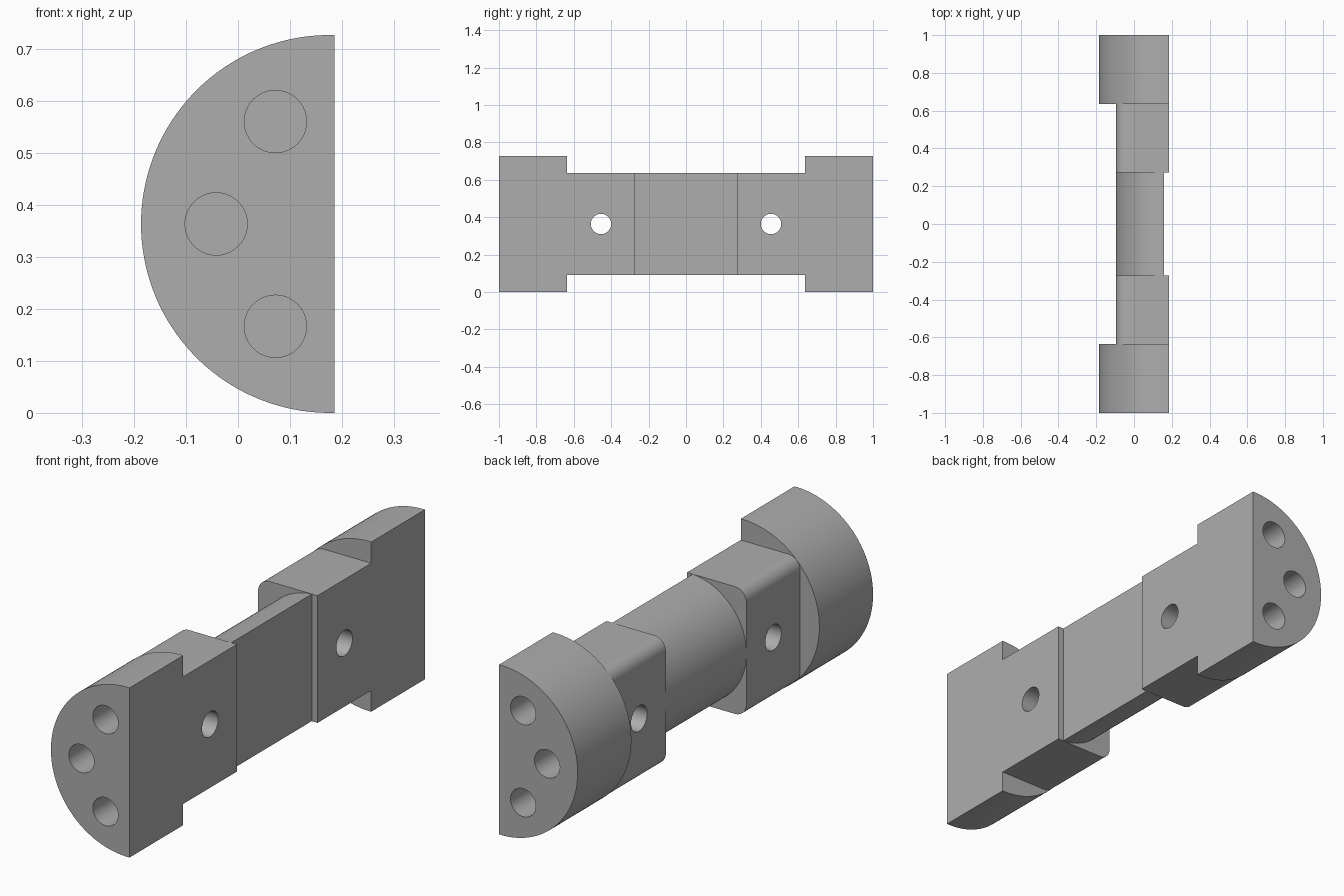
import bpy
import bmesh
from math import pi, cos, sin, radians
from mathutils import Matrix, Vector

cube = bpy.data.objects.get("Cube")
if cube:
    bpy.data.objects.remove(cube, do_unlink=True)

MID = 0.3636            # height of the long axis
AXIS = 0.177            # x of the round profiles' centre
FLAT = 0.186            # x of the flat side
CAP_R, CORE_R = 0.3636, 0.2727
CORE_END, BLOCK_END, CAP_END = 0.2727, 0.6364, 1.0

steel = bpy.data.materials.new("plain grey")
steel.use_nodes = True
GREY = (0.42, 0.42, 0.42, 1)
steel.diffuse_color = GREY
steel.node_tree.nodes["Principled BSDF"].inputs["Base Color"].default_value = GREY


def add_object(name, bm):
    bmesh.ops.recalc_face_normals(bm, faces=bm.faces)
    mesh = bpy.data.meshes.new(name)
    bm.to_mesh(mesh)
    bm.free()
    mesh.materials.append(steel)
    obj = bpy.data.objects.new(name, mesh)
    bpy.context.collection.objects.link(obj)
    return obj


def prism(name, profile, y0, y1):
    """Extrude an (x, z) profile along y."""
    bm = bmesh.new()
    face = bm.faces.new([bm.verts.new((x, y0, z)) for x, z in profile])
    out = bmesh.ops.extrude_face_region(bm, geom=[face])
    verts = [v for v in out["geom"] if isinstance(v, bmesh.types.BMVert)]
    bmesh.ops.translate(bm, verts=verts, vec=(0, y1 - y0, 0))
    return add_object(name, bm)


def arc(cx, cz, r, start, end, steps):
    angles = [start + (end - start) * i / steps for i in range(steps + 1)]
    return [(cx + r * cos(a), cz + r * sin(a)) for a in angles]


def half_round(r, flat_x):
    """Round towards -x, closed by a flat at flat_x."""
    tilt = math_asin((flat_x - AXIS) / r)
    return arc(AXIS, MID, r, pi / 2 - tilt, 3 * pi / 2 + tilt, 72)


def math_asin(s):
    return Vector((0, 1)).angle_signed(Vector((s, (1 - s * s) ** 0.5)))


def rounded_block(r=0.055):
    """Square towards +x, rounded corners towards -x."""
    left, top, bottom = AXIS - CORE_R, MID + CORE_R, MID - CORE_R
    return ([(FLAT, top)] + arc(left + r, top - r, r, pi / 2, pi, 12)
            + arc(left + r, bottom + r, r, pi, 3 * pi / 2, 12) + [(FLAT, bottom)])


def drill(name, centre, direction, r, depth):
    bm = bmesh.new()
    turn = Vector((0, 0, 1)).rotation_difference(Vector(direction)).to_matrix().to_4x4()
    bmesh.ops.create_cone(bm, cap_ends=True, segments=40, radius1=r, radius2=r,
                          depth=depth, matrix=Matrix.Translation(centre) @ turn)
    return add_object(name, bm)


def combine(target, other, operation):
    mod = target.modifiers.new(operation.lower(), "BOOLEAN")
    mod.operation, mod.solver, mod.object = operation, "EXACT", other
    bpy.context.view_layer.objects.active = target
    bpy.ops.object.modifier_apply(modifier=mod.name)
    bpy.data.objects.remove(other, do_unlink=True)


# Thin round core in the middle
bar = prism("spacer_bar", half_round(CORE_R, FLAT - 0.027), -CORE_END, CORE_END)

for side in (-1, 1):
    # Clamping block and half-round end cap
    block = prism("block", rounded_block(), side * CORE_END, side * BLOCK_END)
    combine(bar, block, "UNION")
    cap = prism("end_cap", half_round(CAP_R, FLAT), side * BLOCK_END, side * CAP_END)
    combine(bar, cap, "UNION")

for side in (-1, 1):
    # Cross hole through the block
    y = side * (CORE_END + BLOCK_END) / 2
    combine(bar, drill("cross_hole", (0, y, MID), (1, 0, 0), 0.0545, 1), "DIFFERENCE")
    # Three blind holes in the end cap
    for x, dz in ((0.072, 0.197), (-0.042, 0), (0.072, -0.197)):
        hole = drill("end_hole", (x, side * CAP_END, MID + dz), (0, 1, 0), 0.06, 0.54)
        combine(bar, hole, "DIFFERENCE")

# Smooth curves, sharp edges
bpy.ops.object.select_all(action="DESELECT")
bar.select_set(True)
bpy.context.view_layer.objects.active = bar
bpy.ops.object.shade_smooth_by_angle(angle=radians(30))
